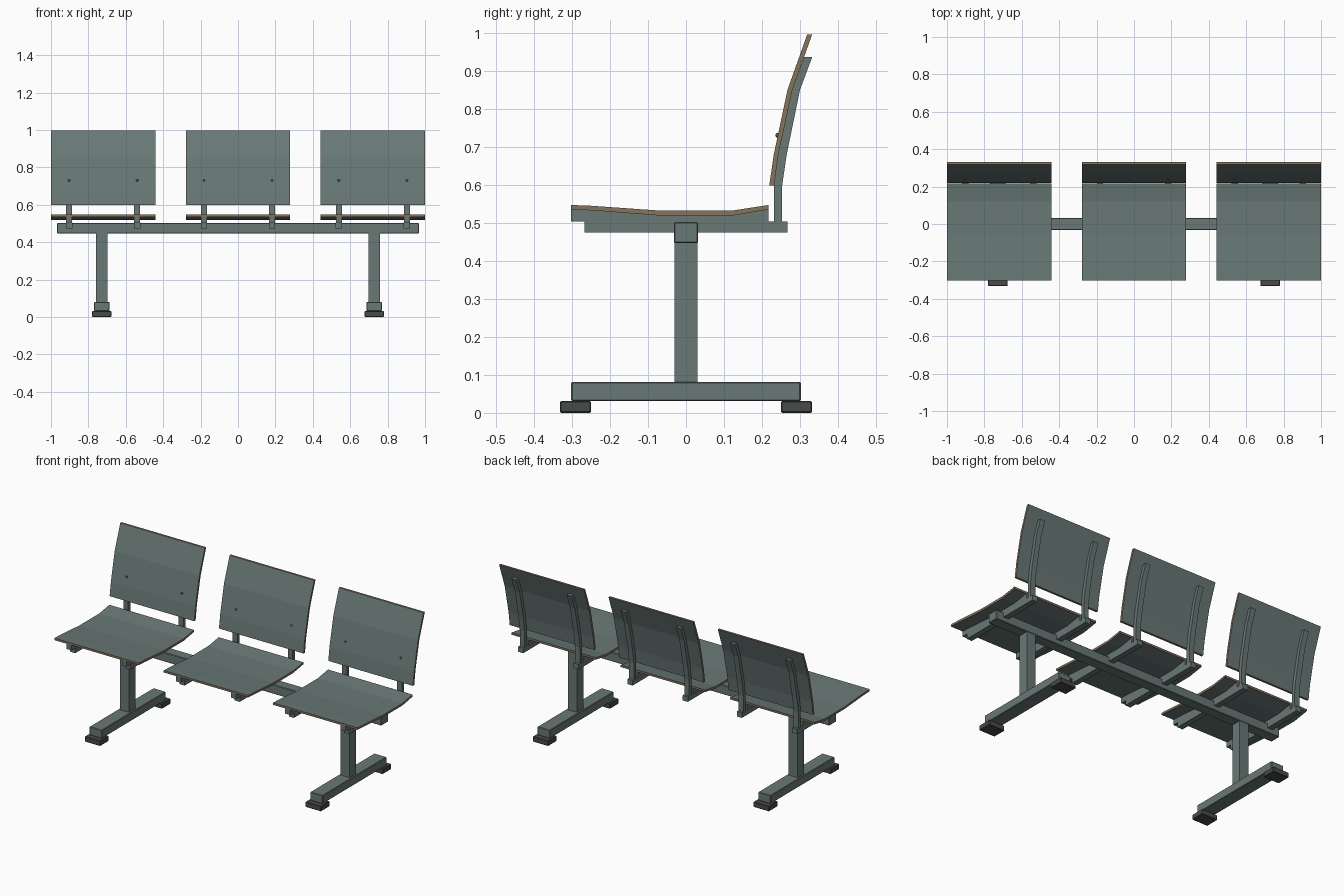
import bpy, bmesh
from mathutils import Vector

if "Cube" in bpy.data.objects:
    bpy.data.objects.remove(bpy.data.objects["Cube"])


def material(name, rgb):
    m = bpy.data.materials.new(name)
    m.diffuse_color = (*rgb, 1)
    m.use_nodes = True
    m.node_tree.nodes["Principled BSDF"].inputs["Base Color"].default_value = m.diffuse_color
    return m


TEAL = material("grey green", (0.14, 0.19, 0.18))
WOOD = material("plywood edge", (0.24, 0.175, 0.105))
RUBBER = material("dark rubber", (0.065, 0.067, 0.067))


def finish(name, bm, mats):
    bmesh.ops.recalc_face_normals(bm, faces=bm.faces)
    me = bpy.data.meshes.new(name)
    bm.to_mesh(me)
    bm.free()
    for m in mats:
        me.materials.append(m)
    ob = bpy.data.objects.new(name, me)
    bpy.context.collection.objects.link(ob)
    return ob


def box(name, lo, hi, mat, bevel=0.0):
    bm = bmesh.new()
    bmesh.ops.create_cube(bm, size=1)
    lo, hi = Vector(lo), Vector(hi)
    for v in bm.verts:
        v.co = (lo + hi) / 2 + v.co * (hi - lo)
    if bevel:
        bmesh.ops.bevel(bm, geom=bm.edges[:], offset=bevel, segments=1, affect='EDGES')
    return finish(name, bm, [mat])


def strip(name, side_a, side_b, x, width, edge_mat=None):
    """Extrude a bent strip between two (y, z) lines along x."""
    outline = side_a + side_b[::-1]
    n, na = len(outline), len(side_a)
    bm = bmesh.new()
    left, right = [[bm.verts.new((x + s * width / 2, y, z)) for y, z in outline] for s in (-1, 1)]
    for i in range(n):
        j = (i + 1) % n
        f = bm.faces.new((left[i], left[j], right[j], right[i]))
        # short ends show the ply, broad faces are laminate
        f.material_index = 1 if edge_mat and i in (na - 1, n - 1) else 0
    for i in range(na - 1):  # side edges as a row of quads
        for r in (left, right):
            f = bm.faces.new((r[i], r[i + 1], r[n - 2 - i], r[n - 1 - i]))
            f.material_index = 1 if edge_mat else 0
    return finish(name, bm, [TEAL] + ([edge_mat] if edge_mat else []))


# side profiles (y, z)
seat_top = [(-0.302, 0.547), (-0.25, 0.545), (-0.065, 0.532), (0.12, 0.532), (0.217, 0.547)]
seat_low = [(-0.302, 0.535), (-0.25, 0.533), (-0.065, 0.519), (0.12, 0.519), (0.217, 0.535)]
pad_low = [(y, 0.504) for y, z in seat_low]
back_front = [(0.219, 0.598), (0.231, 0.68), (0.267, 0.85), (0.319, 0.996)]
back_rear = [(0.232, 0.598), (0.243, 0.68), (0.28, 0.85), (0.332, 0.996)]
post_front = [(0.232, 0.49), (0.232, 0.598), (0.243, 0.68), (0.28, 0.85), (0.311, 0.936)]
post_rear = [(0.253, 0.49), (0.253, 0.598), (0.265, 0.68), (0.3, 0.85), (0.332, 0.936)]

# three seats with their brackets
for cx in (-0.721, 0, 0.721):
    strip("seat", seat_top, seat_low, cx, 0.558, WOOD)
    strip("backrest", back_front, back_rear, cx, 0.558, WOOD)
    for s in (-1, 1):
        x = cx + s * 0.182
        strip("seat_support", seat_low, pad_low, x, 0.032)
        strip("back_post", post_front, post_rear, x, 0.032)
        box("seat_rail", (x - 0.017, -0.267, 0.474), (x + 0.017, 0.267, 0.504), TEAL)
        # screw head on the backrest
        box("screw", (x - 0.006, 0.236, 0.725), (x + 0.006, 0.25, 0.737), TEAL, 0.003)

# cross beam
box("beam", (-0.968, -0.032, 0.447), (0.968, 0.032, 0.502), TEAL, 0.003)

# two legs with base bars and feet
for x in (-0.728, 0.728):
    box("leg", (x - 0.03, -0.03, 0.075), (x + 0.03, 0.03, 0.45), TEAL)
    box("base_bar", (x - 0.041, -0.302, 0.031), (x + 0.041, 0.302, 0.081), TEAL, 0.003)
    for y in (-0.291, 0.291):
        box("foot", (x - 0.052, y - 0.041, 0.0), (x + 0.052, y + 0.041, 0.031), RUBBER, 0.003)
